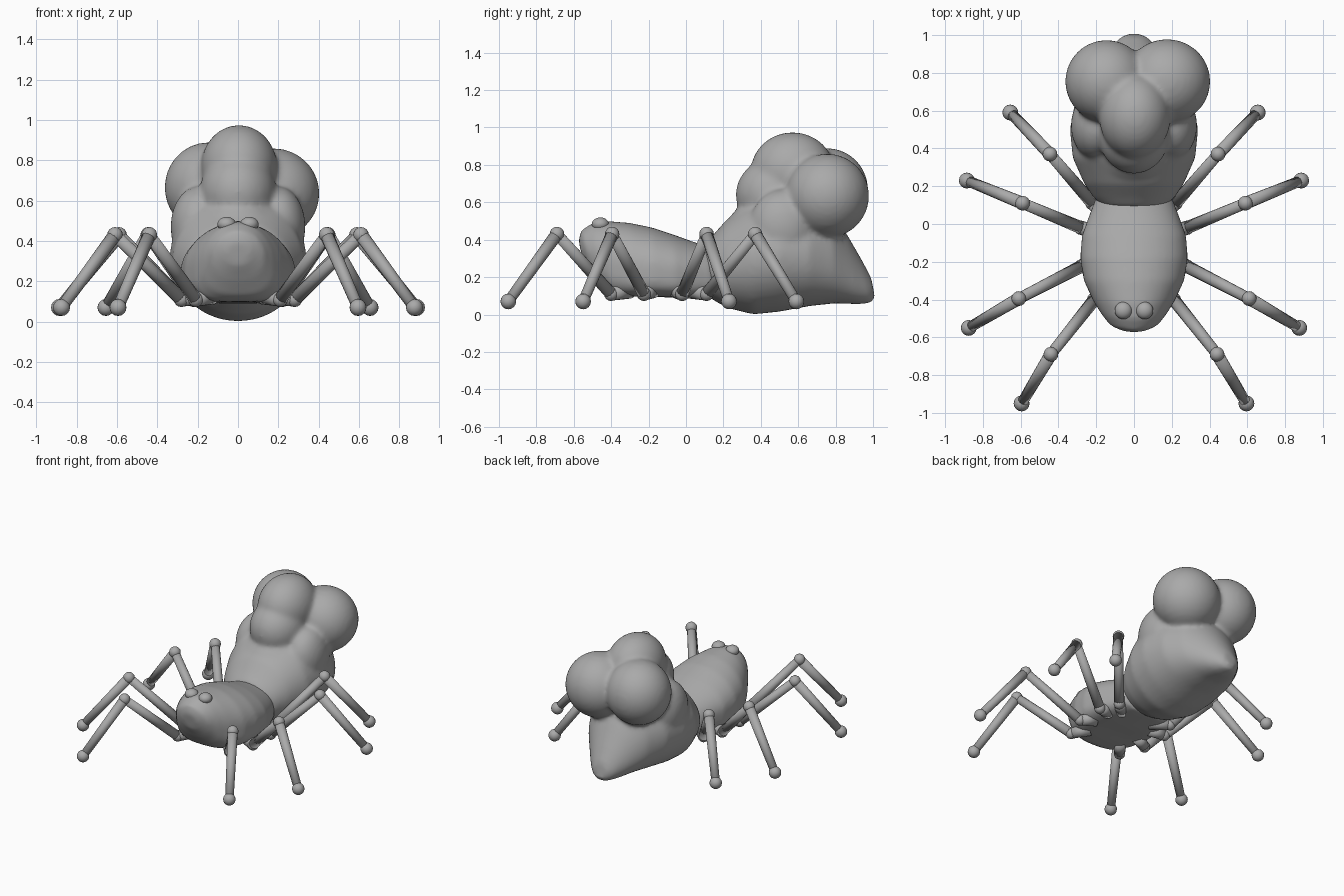
import bpy, bmesh, math
from mathutils import Vector, Matrix

grey = bpy.data.materials.new("plain_grey")
grey.diffuse_color = (0.4, 0.4, 0.4, 1)


def finish(name, bm):
    bmesh.ops.recalc_face_normals(bm, faces=bm.faces)
    me = bpy.data.meshes.new(name)
    bm.to_mesh(me)
    bm.free()
    me.materials.append(grey)
    for p in me.polygons:
        p.use_smooth = True
    ob = bpy.data.objects.new(name, me)
    bpy.context.collection.objects.link(ob)
    return ob


def ball(bm, centre, radii, tilt=0.0, seg=32):
    m = (Matrix.Translation(centre) @ Matrix.Rotation(tilt, 4, 'X')
         @ Matrix.Diagonal((*radii, 1)))
    bmesh.ops.create_uvsphere(bm, u_segments=seg, v_segments=seg // 2, radius=1, matrix=m)


def rod(bm, a, b, r1, r2):
    a, b = Vector(a), Vector(b)
    d = b - a
    m = Matrix.Translation((a + b) / 2) @ d.to_track_quat('Z', 'Y').to_matrix().to_4x4()
    bmesh.ops.create_cone(bm, cap_ends=True, segments=16, radius1=r1, radius2=r2,
                          depth=d.length, matrix=m)


def loft(bm, stations, n=40):
    """Stations: y at belly, y at back, half width, belly z, widest z, back z, belly squareness."""
    rings = []
    for yb, yt, w, zb, zm, zt, sq in stations:
        ring = []
        for i in range(n):
            a = 2 * math.pi * i / n
            c, s = math.cos(a), math.sin(a)
            e = sq if s < 0 else 1.0
            x = w * math.copysign(abs(c) ** e, c)
            z = zm + (zt - zm) * s if s > 0 else zm - (zm - zb) * abs(s) ** e
            t = (z - zb) / max(zt - zb, 1e-4)
            ring.append(bm.verts.new((x, yb + (yt - yb) * t, z)))
        rings.append(ring)
    for r, q in zip(rings, rings[1:]):
        for i in range(n):
            j = (i + 1) % n
            bm.faces.new((r[i], r[j], q[j], q[i]))
    bm.faces.new(rings[0])
    bm.faces.new(rings[-1][::-1])


def blend(ob, voxel, rounds):
    m = ob.modifiers.new("blend", 'REMESH')
    m.mode, m.voxel_size, m.use_smooth_shade = 'VOXEL', voxel, True
    s = ob.modifiers.new("soften", 'SMOOTH')
    s.factor, s.iterations = 0.5, rounds


# Head and thorax: flat belly, domed back, overhanging face
bm = bmesh.new()
loft(bm, [
    (-0.55, -0.575, 0.06, 0.28, 0.34, 0.40, 1.0),
    (-0.50, -0.56, 0.13, 0.20, 0.32, 0.45, 0.9),
    (-0.45, -0.50, 0.175, 0.13, 0.29, 0.49, 0.75),
    (-0.40, -0.42, 0.215, 0.10, 0.27, 0.50, 0.6),
    (-0.30, -0.30, 0.265, 0.095, 0.26, 0.49, 0.5),
    (-0.18, -0.18, 0.285, 0.095, 0.25, 0.465, 0.5),
    (-0.06, -0.06, 0.275, 0.09, 0.24, 0.425, 0.5),
    (0.05, 0.05, 0.235, 0.09, 0.23, 0.385, 0.5),
    (0.15, 0.13, 0.20, 0.09, 0.22, 0.36, 0.6),
])
blend(finish("head_and_thorax", bm), 0.014, 8)

# Abdomen: keeled sac with a pointed tail, a front collar and three top lobes
bm = bmesh.new()
loft(bm, [
    (0.09, 0.09, 0.16, 0.12, 0.25, 0.37, 1.0),
    (0.14, 0.14, 0.215, 0.08, 0.25, 0.42, 1.0),
    (0.22, 0.21, 0.265, 0.035, 0.27, 0.50, 1.0),
    (0.36, 0.34, 0.325, 0.00, 0.30, 0.60, 1.0),
    (0.50, 0.50, 0.34, 0.015, 0.32, 0.62, 1.0),
    (0.66, 0.66, 0.31, 0.045, 0.32, 0.60, 0.95),
    (0.80, 0.78, 0.24, 0.06, 0.29, 0.55, 0.9),
    (0.92, 0.86, 0.155, 0.055, 0.22, 0.43, 0.9),
    (0.99, 0.93, 0.095, 0.06, 0.16, 0.31, 1.0),
    (1.01, 0.99, 0.05, 0.09, 0.14, 0.20, 1.0),
])
ball(bm, (0, 0.42, 0.42), (0.24, 0.215, 0.20))
ball(bm, (0, 0.48, 0.64), (0.19, 0.215, 0.20))
ball(bm, (0.005, 0.57, 0.765), (0.19, 0.225, 0.21))
ball(bm, (-0.145, 0.755, 0.665), (0.22, 0.22, 0.225))
ball(bm, (0.175, 0.755, 0.635), (0.23, 0.225, 0.225))
for sx in (-1, 1):
    ball(bm, (sx * 0.20, 0.52, 0.47), (0.135, 0.18, 0.20))
blend(finish("abdomen", bm), 0.014, 14)

# Eyes
for side, sx in (("left", -1), ("right", 1)):
    bm = bmesh.new()
    ball(bm, (sx * 0.056, -0.458, 0.483), (0.046, 0.046, 0.036), seg=24)
    finish(side + "_eye", bm)

# Legs: root inside the body, hip, knee, foot
legs = [
    ((0.13, -0.30, 0.13), (0.21, -0.40, 0.11), (0.44, -0.69, 0.43), (0.595, -0.95, 0.07)),
    ((0.18, -0.18, 0.13), (0.28, -0.225, 0.11), (0.61, -0.395, 0.43), (0.875, -0.55, 0.07)),
    ((0.18, -0.05, 0.13), (0.28, -0.02, 0.11), (0.59, 0.11, 0.43), (0.885, 0.23, 0.07)),
    ((0.12, 0.02, 0.13), (0.22, 0.11, 0.11), (0.445, 0.37, 0.43), (0.655, 0.59, 0.07)),
]
for k, pts in enumerate(legs, 1):
    for side, sx in (("left", -1), ("right", 1)):
        root, hip, knee, foot = [Vector((p[0] * sx, p[1], p[2])) for p in pts]
        bm = bmesh.new()
        rod(bm, root, hip, 0.045, 0.036)
        rod(bm, hip, knee, 0.034, 0.029)
        rod(bm, knee, foot, 0.034, 0.028)
        ball(bm, hip, (0.038,) * 3, seg=16)
        ball(bm, knee, (0.039,) * 3, seg=16)
        ball(bm, foot, (0.042,) * 3, seg=16)
        finish(f"{side}_leg_{k}", bm)
